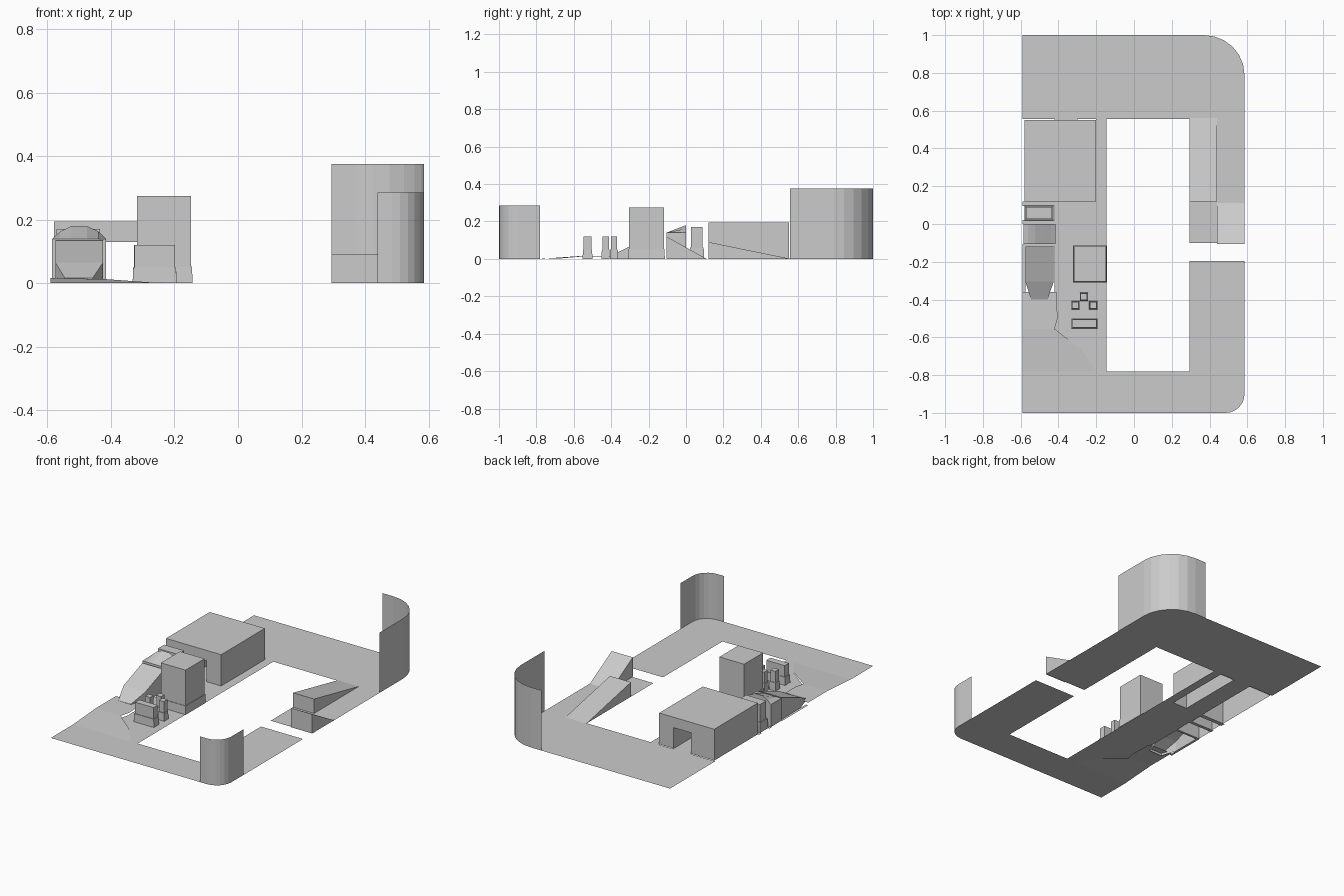
import bpy, math

if "Cube" in bpy.data.objects:
    bpy.data.objects.remove(bpy.data.objects["Cube"])


def mesh(name, verts, faces):
    me = bpy.data.meshes.new(name)
    me.from_pydata(verts, [], faces)
    me.validate()
    ob = bpy.data.objects.new(name, me)
    bpy.context.collection.objects.link(ob)
    return ob


def polys(name, outlines):
    verts, faces = [], []
    for pts in outlines:
        faces.append(range(len(verts), len(verts) + len(pts)))
        verts += [(p[0], p[1], p[2] if len(p) > 2 else 0) for p in pts]
    return mesh(name, verts, [list(f) for f in faces])


def rect(x0, x1, y0, y1):
    return [(x0, y0), (x1, y0), (x1, y1), (x0, y1)]


def loft(name, rings, cap_start=False, cap_end=True):
    # closed rings with equal point counts, joined by side faces
    n = len(rings[0])
    verts = [p for r in rings for p in r]
    faces = [[k * n + i, k * n + (i + 1) % n, (k + 1) * n + (i + 1) % n, (k + 1) * n + i]
             for k in range(len(rings) - 1) for i in range(n)]
    if cap_start:
        faces.append(list(range(n))[::-1])
    if cap_end:
        faces.append([(len(rings) - 1) * n + i for i in range(n)])
    return mesh(name, verts, faces)


def block(name, x0, x1, y0, y1, top, base=0.0, inset=0.0):
    # open-bottomed box, optionally with a slightly wider plinth
    def ring(d, z):
        return [(x, y, z) for x, y in rect(x0 + d, x1 - d, y0 + d, y1 - d)]
    rings = [ring(0, 0)]
    if base:
        rings.append(ring(inset * 0.4, base))
    rings.append(ring(inset, base) if base else ring(0, top * 0.5))
    rings.append(ring(inset, top))
    return loft(name, rings)


def arc(cx, cy, rx, ry, a0, a1, n=6):
    return [(cx + rx * math.cos(math.radians(a0 + (a1 - a0) * i / n)),
             cy + ry * math.sin(math.radians(a0 + (a1 - a0) * i / n))) for i in range(n + 1)]


def wall(name, path, h):
    n = len(path)
    mesh(name, [(x, y, z) for z in (0, h) for x, y in path],
         [[i, i + 1, n + i + 1, n + i] for i in range(n - 1)])


def ramp(name, x0, x1, low_y, high_y, h):
    v = [(x, y, z) for x in (x0, x1) for y, z in ((low_y, 0), (high_y, 0), (high_y, h))]
    mesh(name, v, [[0, 2, 1], [3, 4, 5], [0, 3, 5, 2], [1, 2, 5, 4]])


L, IL, IR, R = -0.59, -0.145, 0.295, 0.585
back_arc = arc(0.37, 0.79, 0.215, 0.21, 90, 0)
front_arc = arc(0.485, -0.9, 0.1, 0.1, -90, 0)

# road loop with openings under the hollow buildings
polys("road_back", [[(L, 0.555), (R, 0.555)] + back_arc[::-1] + [(L, 1)]])
polys("road_front", [[(L, -1)] + front_arc + [(R, -0.78), (L, -0.78)]])
polys("road_right", [rect(IR, R, -0.78, -0.195), rect(IR, R, -0.10, 0.555)])
polys("road_left", [
    rect(-0.42, -0.30, 0.12, 0.555), rect(-0.20, IL, 0.12, 0.555),
    rect(-0.42, IL, -0.36, 0.12),
    rect(L, -0.42, 0.095, 0.12), rect(L, -0.42, 0, 0.02), rect(L, -0.42, -0.12, -0.105),
    [(-0.41, -0.36), (-0.405, -0.50), (-0.42, -0.555), (-0.28, -0.665), (IL, -0.665), (IL, -0.36)],
    [(-0.28, -0.665), (-0.20, -0.78), (IL, -0.78), (IL, -0.665)]])

# gently raised approach at the left edge
polys("raised_approach", [
    [(L, -0.36, 0.016), (L, -0.555, 0.016), (-0.42, -0.555, 0.013),
     (-0.405, -0.50, 0.013), (-0.41, -0.36, 0.013)],
    [(L, -0.555, 0.016), (L, -0.78, 0), (-0.20, -0.78, 0), (-0.28, -0.665, 0.003), (-0.42, -0.555, 0.013)]])

# curved barrier walls
wall("back_corner_wall", [(IR, 1)] + back_arc + [(R, 0.555)], 0.375)
wall("front_corner_wall", [(0.44, -1)] + front_arc + [(R, -0.78)], 0.285)

# jump ramps
ramp("inner_ramp", IR, 0.44, 0.56, 0.12, 0.09)
ramp("outer_ramp", 0.44, R, 0.11, -0.105, 0.12)

# bridge building with a drive-through passage, open below its legs
prof = [(-0.58, 0), (-0.58, 0.195), (-0.20, 0.195), (-0.20, 0),
        (-0.30, 0), (-0.30, 0.13), (-0.42, 0.13), (-0.42, 0)]
n = len(prof)
mesh("bridge_building", [(x, y, z) for y in (0.12, 0.55) for x, z in prof],
     [list(range(n)), list(range(n, 2 * n))[::-1]] +
     [[i, n + i, n + i + 1, i + 1] for i in range(n - 1) if i != 3])

# tower and small blocks
block("tower", -0.323, -0.143, -0.31, -0.113, 0.275, 0.053, 0.005)
block("low_wall", -0.332, -0.193, -0.553, -0.50, 0.12, 0.05, 0.006)
for i, (x, y) in enumerate([(-0.31, -0.43), (-0.215, -0.43), (-0.265, -0.385)]):
    block(f"post_{i + 1}", x - 0.022, x + 0.022, y - 0.022, y + 0.022, 0.12, 0.05, 0.005)
block("rear_block", -0.58, -0.425, 0.018, 0.098, 0.17, 0.06, 0.009)

# middle block: flat front edge rising to a faceted roof
def roof_ring(y, mid, top):
    return [(-0.585, y, 0), (-0.585, y, 0.14), (-0.56, y, mid), (-0.525, y, top),
            (-0.475, y, top), (-0.44, y, mid), (-0.415, y, 0.14), (-0.415, y, 0)]


rings = [roof_ring(-0.105, 0.14, 0.14), roof_ring(0, 0.163, 0.18)]
mesh("faceted_block", rings[0] + rings[1],
     [[0, 1, 6, 7], list(range(8, 16))[::-1]] + [[i, 8 + i, 9 + i, i + 1] for i in range(7)])

# sloping launch block that narrows toward the front
sec = [(-0.12, -0.575, -0.425, 0.135), (-0.305, -0.575, -0.425, 0.065), (-0.40, -0.545, -0.458, 0.016)]
v = [p for y, a, b, z in sec for p in ((a, y, 0), (a, y, z), (b, y, z), (b, y, 0))]
mesh("launch_slope", v, [[0, 1, 2, 3], [8, 11, 10, 9]] +
     [[k * 4 + i, k * 4 + 4 + i, k * 4 + 5 + i, k * 4 + 1 + i] for k in range(2) for i in range(3)])
polys("launch_floor_edge", [[(L, -0.12), (L, -0.36), (-0.575, -0.36), (-0.575, -0.12)]])
